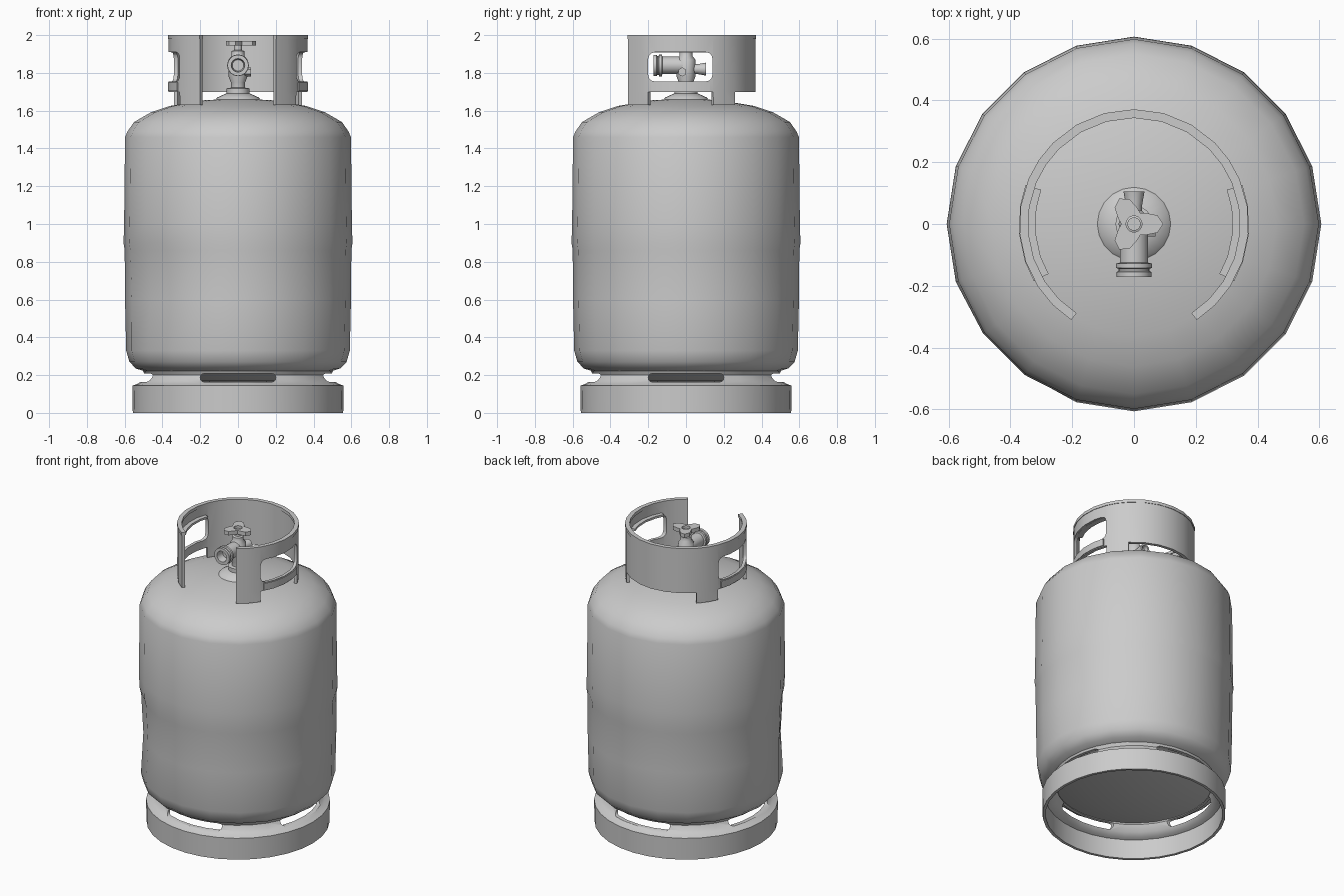
import bpy, bmesh, math
from mathutils import Matrix, Vector

if "Cube" in bpy.data.objects:
    bpy.data.objects.remove(bpy.data.objects["Cube"])


def finish(name, bm, angle=40):
    bmesh.ops.remove_doubles(bm, verts=bm.verts, dist=1e-5)
    bmesh.ops.recalc_face_normals(bm, faces=bm.faces)
    me = bpy.data.meshes.new(name)
    bm.to_mesh(me)
    bm.free()
    ob = bpy.data.objects.new(name, me)
    bpy.context.collection.objects.link(ob)
    smooth(ob, angle)
    return ob


def select(ob):
    bpy.ops.object.select_all(action='DESELECT')
    ob.select_set(True)
    bpy.context.view_layer.objects.active = ob


def smooth(ob, angle=40):
    select(ob)
    bpy.ops.object.shade_smooth_by_angle(angle=math.radians(angle))


def skin(bm, rows, closed, keep=lambda i, j: True):
    """Join rows of points with quads."""
    vs = [[bm.verts.new(p) for p in row] for row in rows]
    n = len(rows[0])
    for i in range(len(rows) - 1):
        for j in range(n if closed else n - 1):
            if keep(i, j):
                k = (j + 1) % n
                bm.faces.new((vs[i][j], vs[i][k], vs[i + 1][k], vs[i + 1][j]))
    bmesh.ops.delete(bm, geom=[v for v in bm.verts if not v.link_faces], context='VERTS')


def lathe(name, profile, segs, matrix=Matrix(), angle=40):
    bm = bmesh.new()
    turn = [2 * math.pi * k / segs for k in range(segs)]
    skin(bm, [[(r * math.cos(a), r * math.sin(a), z) for a in turn] for r, z in profile], True)
    bmesh.ops.dissolve_degenerate(bm, dist=1e-6, edges=bm.edges)
    bm.transform(matrix)
    return finish(name, bm, angle)


def apply_modifier(ob, kind, **settings):
    m = ob.modifiers.new(kind.lower(), kind)
    for key, value in settings.items():
        setattr(m, key, value)
    select(ob)
    bpy.ops.object.modifier_apply(modifier=m.name)


def thicken(ob, t):
    apply_modifier(ob, 'SOLIDIFY', thickness=t, offset=0, use_even_offset=True)
    smooth(ob)


def cut_slot(ob, centre, size, axis, radius):
    """Cut a rounded slot running right through along the given axis."""
    bm = bmesh.new()
    bmesh.ops.create_cube(bm, size=1)
    bm.transform(Matrix.Translation(centre) @ Matrix.Diagonal((*size, 1)))
    edges = [e for e in bm.edges
             if abs((e.verts[0].co - e.verts[1].co).normalized()[axis]) > 0.9]
    bmesh.ops.bevel(bm, geom=edges, offset=radius, segments=3, profile=0.5, affect='EDGES')
    cutter = finish('slot_cutter', bm)
    cutter.hide_render = True
    apply_modifier(ob, 'BOOLEAN', operation='DIFFERENCE', object=cutter, solver='EXACT')
    bpy.data.objects.remove(cutter)
    smooth(ob)


def arc_panel(name, r, degrees, heights, t, keep=lambda i, j: True):
    """Curved sheet; angles are measured from the back (+y)."""
    bm = bmesh.new()
    skin(bm, [[(r * math.sin(math.radians(d)), r * math.cos(math.radians(d)), z)
               for d in degrees] for z in heights], False, keep)
    ob = finish(name, bm)
    thicken(ob, t)
    return ob


# Tank body, with a mid seam and a shallow dent low on the front left
tank = lathe('tank_body', [
    (0, .15), (.3, .17), (.48, .215), (.54, .235), (.575, .27), (.592, .33),
    (.598, .6), (.6, .86), (.606, .9), (.603, 1.0), (.598, 1.46), (.585, 1.49), (.55, 1.54),
    (.46, 1.592), (.36, 1.625), (.18, 1.655), (0, 1.665)], 20, angle=60)
for v in tank.data.vertices:
    away = (v.co - Vector((-.45, -.42, .65))).length
    if away < .35:
        pull = 1 - .05 * (1 - away / .35)
        v.co.x *= pull
        v.co.y *= pull

# Foot ring with four slots
foot = lathe('foot_ring', [(.548, 0), (.55, .138), (.525, .147), (.5, .165),
                           (.482, .2), (.495, .225)], 32)
thicken(foot, .018)
cut_slot(foot, (0, 0, .186), (.4, 2, .044), 1, .02)
cut_slot(foot, (0, 0, .186), (2, .4, .044), 0, .02)

# Guard collar, open at the front, standing on four legs
half = [15, 30, 45, 56, 67, 81, 95, 109, 123, 135, 147]
degs = [-d for d in reversed(half)] + [0] + half


def on_leg(i, j):
    mid = abs(degs[j] + degs[j + 1]) / 2
    return i > 0 or 45 < mid < 67 or mid > 123


collar = arc_panel('guard_collar', .358, degs, [1.63, 1.70, 2.0], .02, on_leg)
cut_slot(collar, (0, -.03, 1.832), (2, .34, .155), 0, .035)
arc_panel('collar_rim', .357, degs, [1.98, 2.0], .028)
for side, label in ((1, 'right'), (-1, 'left')):
    grip = [side * d for d in (70, 81, 95, 109, 120)]
    arc_panel('handle_lip_' + label, .338, grip, [1.908, 1.922], .036)
    arc_panel('lower_band_' + label, .361, grip, [1.705, 1.75], .024)

# Valve boss, nut and stem
lathe('valve_boss', [(0, 1.64), (.125, 1.65), (.11, 1.67), (.06, 1.692), (0, 1.692)], 20)
lathe('valve_nut', [(0, 1.69), (.06, 1.69), (.06, 1.718), (.035, 1.722), (0, 1.722)], 16)
lathe('valve_stem', [(0, 1.71), (.038, 1.71), (.038, 1.75), (.05, 1.78), (.05, 1.87),
                     (.034, 1.89), (.034, 1.915), (.022, 1.92), (.022, 1.955), (0, 1.955)], 12)

# Outlet to the front, relief fitting to the back
forward = Matrix.Translation((0, 0, 1.84)) @ Matrix.Rotation(math.pi / 2, 4, 'X')
backward = Matrix.Translation((0, 0, 1.82)) @ Matrix.Rotation(-math.pi / 2, 4, 'X')
lathe('valve_outlet', [(0, 0), (.046, 0), (.046, .125), (.058, .128), (.058, .142), (.05, .145),
                       (.05, .152), (.056, .155), (.056, .172), (.036, .172), (.03, .12),
                       (0, .12)], 16, forward)
lathe('relief_fitting', [(0, 0), (.026, 0), (.026, .06), (.034, .105), (.022, .105),
                         (.018, .08), (0, .08)], 12, backward)
lathe('side_plug', [(0, 0), (.024, 0), (.024, .07), (0, .07)], 6,
      Matrix.Translation((0, -.02, 1.805)) @ Matrix.Rotation(math.pi / 2, 4, 'Y'))

# Three-lobed handwheel with a centre hole
bm = bmesh.new()
turn = [math.radians(20 * k) for k in range(18)]
rings = [[.026] * 18, [.068 + .027 * math.cos(3 * a) for a in turn]]
skin(bm, [[(r * math.cos(a), r * math.sin(a), 1.957) for r, a in zip(ring, turn)]
          for ring in rings], True)
thicken(finish('handwheel', bm), .026)
